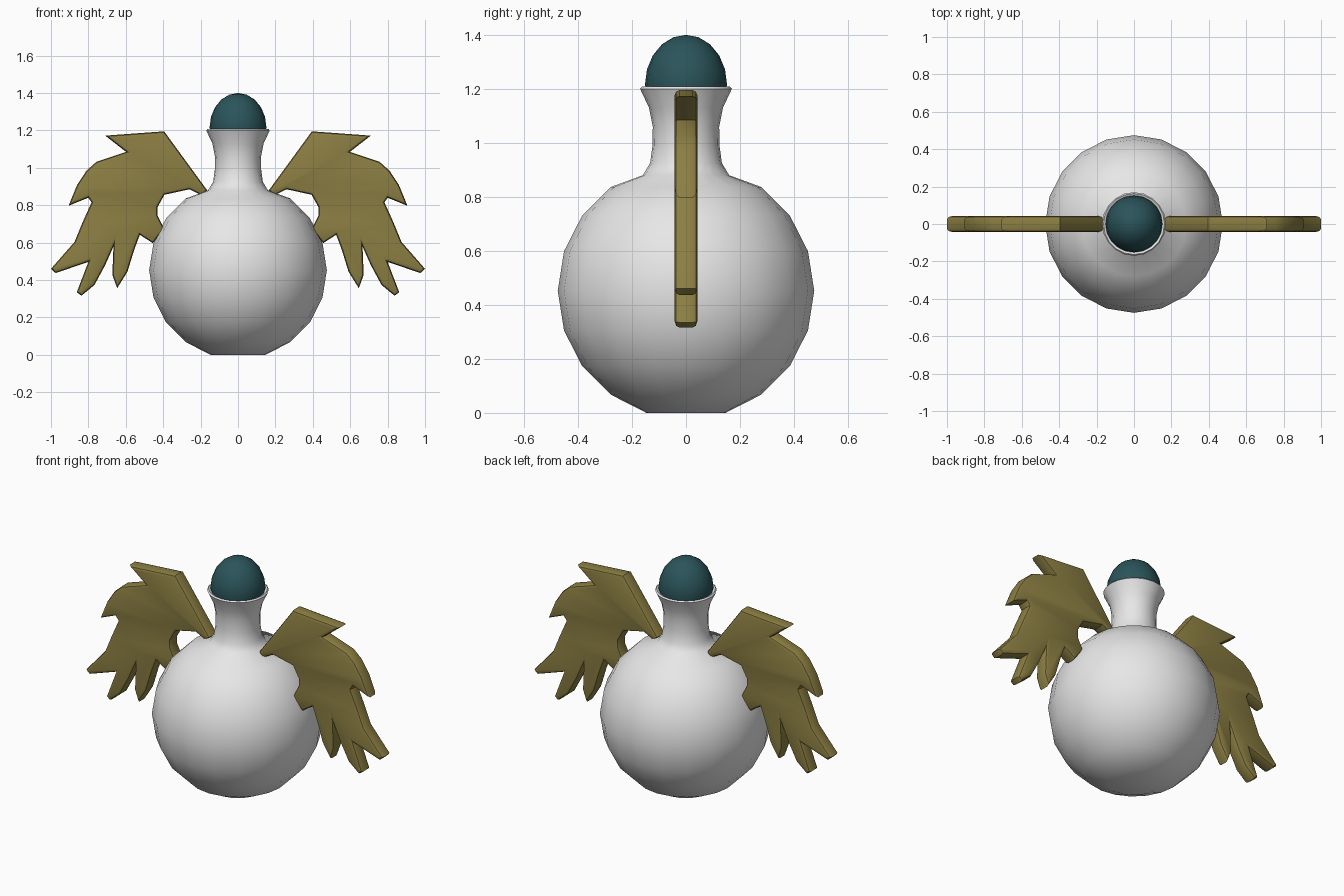
import bpy
import bmesh
from math import sin, cos, radians
from mathutils import Matrix

if "Cube" in bpy.data.objects:
    bpy.data.objects.remove(bpy.data.objects["Cube"], do_unlink=True)


def material(name, rgb):
    mat = bpy.data.materials.new(name)
    mat.use_nodes = True
    mat.diffuse_color = (*rgb, 1)
    bsdf = mat.node_tree.nodes["Principled BSDF"]
    bsdf.inputs["Base Color"].default_value = (*rgb, 1)
    bsdf.inputs["Roughness"].default_value = 0.6
    return mat


def add_mesh(name, mesh, mat, angle):
    obj = bpy.data.objects.new(name, mesh)
    bpy.context.collection.objects.link(obj)
    mesh.materials.clear()
    mesh.materials.append(mat)
    bpy.ops.object.select_all(action='DESELECT')
    obj.select_set(True)
    bpy.context.view_layer.objects.active = obj
    bpy.ops.object.shade_smooth_by_angle(angle=radians(angle))
    return obj


def lathe(name, profile, mat, sides=20, angle=40):
    """Revolve (radius, height) points about z and close both ends."""
    bm = bmesh.new()
    rings = [[bm.verts.new((r * cos(radians(360 * i / sides)),
                            r * sin(radians(360 * i / sides)), z))
              for i in range(sides)] for r, z in profile]
    for low, high in zip(rings, rings[1:]):
        for i in range(sides):
            j = (i + 1) % sides
            bm.faces.new((low[i], low[j], high[j], high[i]))
    bm.faces.new(rings[0][::-1])
    bm.faces.new(rings[-1])
    bmesh.ops.remove_doubles(bm, verts=bm.verts, dist=1e-5)
    bmesh.ops.recalc_face_normals(bm, faces=bm.faces)
    mesh = bpy.data.meshes.new(name)
    bm.to_mesh(mesh)
    bm.free()
    return add_mesh(name, mesh, mat, angle)


def wing(name, outline, side, mat):
    """Filled outline with thickness and a rounded rim."""
    curve = bpy.data.curves.new(name + "_outline", 'CURVE')
    curve.dimensions = '2D'
    curve.fill_mode = 'BOTH'
    curve.extrude = 0.024
    curve.bevel_depth = 0.018
    curve.offset = -0.018
    curve.bevel_resolution = 1
    spline = curve.splines.new('POLY')
    spline.points.add(len(outline) - 1)
    for point, (x, z) in zip(spline.points, outline):
        point.co = (x, z, 0, 1)
    spline.use_cyclic_u = True
    helper = bpy.data.objects.new(name + "_outline", curve)
    bpy.context.collection.objects.link(helper)
    graph = bpy.context.evaluated_depsgraph_get()
    mesh = bpy.data.meshes.new_from_object(helper.evaluated_get(graph))
    bpy.data.objects.remove(helper, do_unlink=True)
    mesh.transform(Matrix.Diagonal((side, 1, 1, 1)) @ Matrix.Rotation(radians(90), 4, 'X'))
    bm = bmesh.new()
    bm.from_mesh(mesh)
    bmesh.ops.remove_doubles(bm, verts=bm.verts, dist=1e-5)
    bmesh.ops.recalc_face_normals(bm, faces=bm.faces)
    bm.to_mesh(mesh)
    bm.free()
    return add_mesh(name, mesh, mat, 25)


white = material("bottle white", (0.8, 0.8, 0.8))
gold = material("wing gold", (0.26, 0.21, 0.055))
teal = material("stopper teal", (0.023, 0.089, 0.102))

# Round bottle with flared neck and hollow mouth
belly = [(0.475 * sin(radians(a)), 0.452 - 0.475 * cos(radians(a)))
         for a in range(18, 145, 18)]
neck = [(0.16, 0.88), (0.133, 0.925), (0.124, 0.99), (0.123, 1.06),
        (0.137, 1.13), (0.17, 1.2), (0.163, 1.208), (0.148, 1.2), (0.12, 1.13)]
lathe("bottle", belly + neck, white)

# Domed stopper
dome = [(0.152 * cos(radians(a)), 1.215 + 0.185 * sin(radians(a)))
        for a in range(0, 91, 18)]
lathe("stopper", [(0.14, 1.16)] + dome, teal)

# Feathered wings
feathers = [
    (0.165, 0.88), (0.395, 1.195), (0.71, 1.172), (0.598, 1.085),
    (0.757, 1.032), (0.81, 0.985), (0.86, 0.909), (0.906, 0.797),
    (0.8, 0.84), (0.783, 0.815), (0.83, 0.711), (0.874, 0.604),
    (1.0, 0.46), (0.975, 0.437), (0.8, 0.497), (0.862, 0.335),
    (0.837, 0.316), (0.767, 0.374), (0.71, 0.48), (0.666, 0.578),
    (0.672, 0.428), (0.646, 0.356), (0.591, 0.444), (0.555, 0.561),
    (0.525, 0.642), (0.455, 0.597), (0.395, 0.675), (0.43, 0.745),
    (0.43, 0.79), (0.393, 0.856), (0.26, 0.885), (0.19, 0.85),
]
wing("left_wing", feathers, 1, gold)
wing("right_wing", feathers, -1, gold)
